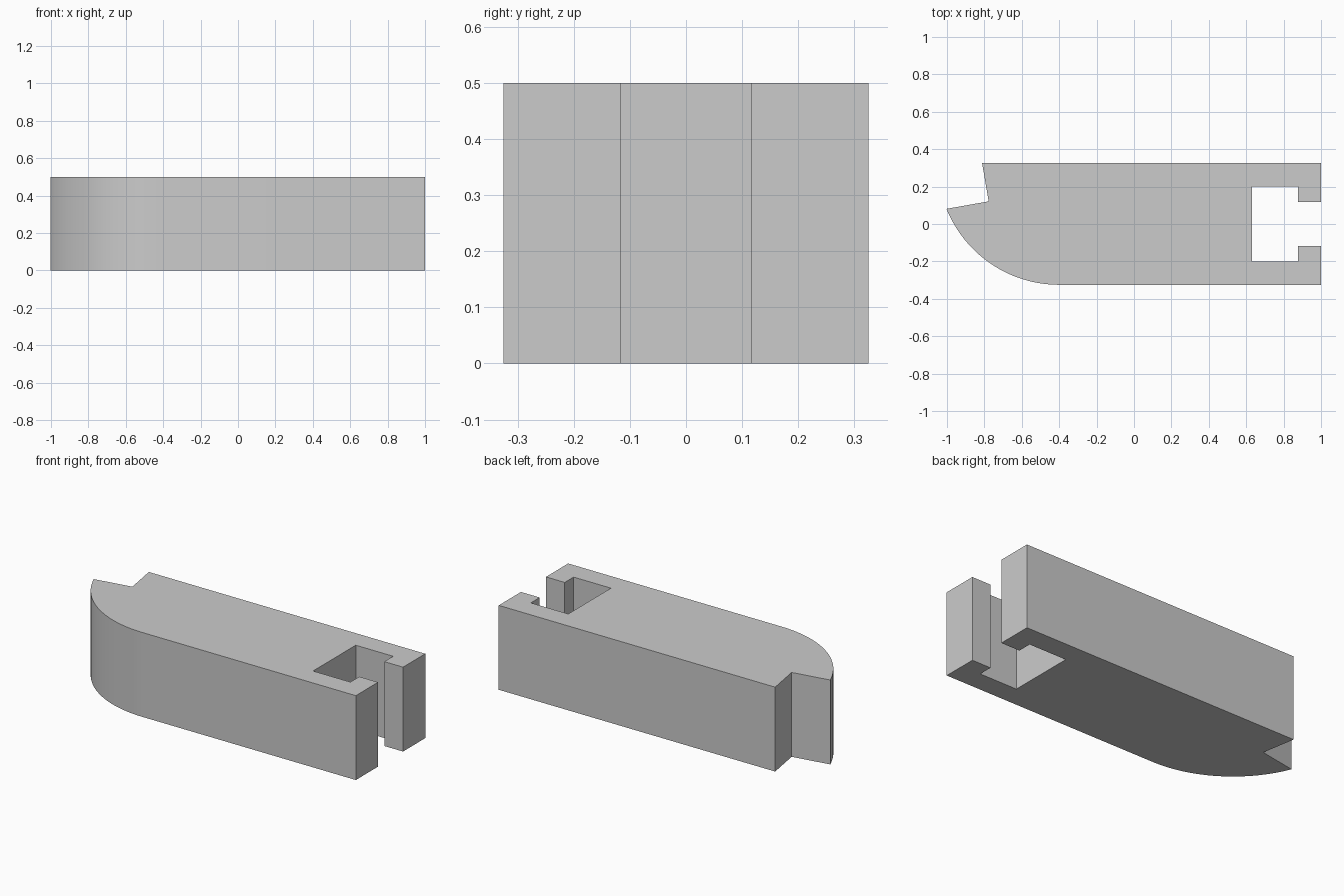
import bpy, bmesh, math

cube = bpy.data.objects.get("Cube")
if cube:
    bpy.data.objects.remove(cube, do_unlink=True)

HEIGHT = 0.5
HALF = 0.325        # half of the body's width
ARC_X = -0.4        # where the rounded nose begins
ARC_STEPS = 32

grey = bpy.data.materials.new("plain grey")
grey.use_nodes = True
colour = (0.6, 0.6, 0.6, 1)
grey.diffuse_color = colour
grey.node_tree.nodes["Principled BSDF"].inputs["Base Color"].default_value = colour

# T-slot at the right end, mirrored about the centre line
slot_half = [(1, -HALF), (1, -0.117), (0.877, -0.117), (0.877, -0.2), (0.632, -0.2)]
outline = slot_half + [(x, -y) for x, y in reversed(slot_half)]

# Angled notch at the left end
outline += [(-0.812, HALF), (-0.777, 0.121)]

# Rounded nose: arc from the tip to the straight front side
radius = 2 * HALF
start = math.atan2(0.082 - HALF, -1 - ARC_X) + math.tau
end = 1.5 * math.pi
for i in range(ARC_STEPS + 1):
    a = start + (end - start) * i / ARC_STEPS
    outline.append((ARC_X + radius * math.cos(a), HALF + radius * math.sin(a)))

# Extrude the outline into a solid body
bm = bmesh.new()
base = bm.faces.new([bm.verts.new((x, y, 0)) for x, y in outline])
top = bmesh.ops.extrude_face_region(bm, geom=[base], use_keep_orig=True)
verts = [g for g in top["geom"] if isinstance(g, bmesh.types.BMVert)]
bmesh.ops.translate(bm, verts=verts, vec=(0, 0, HEIGHT))
bmesh.ops.recalc_face_normals(bm, faces=bm.faces)

mesh = bpy.data.meshes.new("slotted_body")
bm.to_mesh(mesh)
bm.free()
mesh.materials.append(grey)
body = bpy.data.objects.new("slotted_body", mesh)
bpy.context.collection.objects.link(body)

bpy.ops.object.select_all(action="DESELECT")
body.select_set(True)
bpy.context.view_layer.objects.active = body
bpy.ops.object.shade_smooth_by_angle(angle=math.radians(30))
